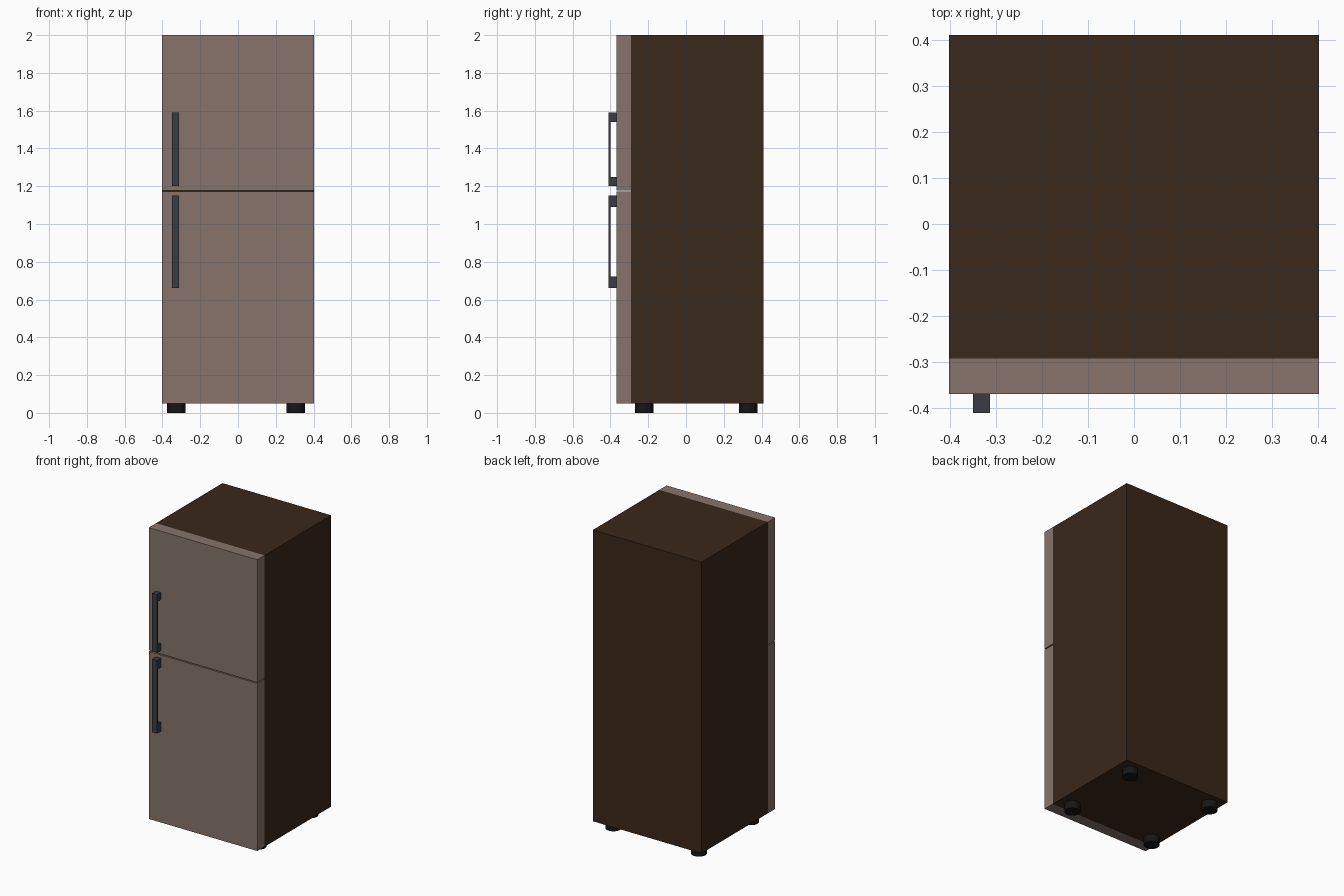
import bpy, bmesh

if "Cube" in bpy.data.objects:
    bpy.data.objects.remove(bpy.data.objects["Cube"])


def material(name, rgb):
    m = bpy.data.materials.new(name)
    m.diffuse_color = (*rgb, 1)
    m.use_nodes = True
    m.node_tree.nodes["Principled BSDF"].inputs["Base Color"].default_value = m.diffuse_color
    return m


BROWN = material("dark_brown", (0.042, 0.021, 0.010))
TAUPE = material("taupe", (0.245, 0.175, 0.145))
STEEL = material("dark_steel", (0.042, 0.046, 0.058))
RUBBER = material("black_rubber", (0.008, 0.008, 0.008))


def finish(name, bm, mat):
    bmesh.ops.recalc_face_normals(bm, faces=bm.faces)
    mesh = bpy.data.meshes.new(name)
    bm.to_mesh(mesh)
    bm.free()
    mesh.materials.append(mat)
    ob = bpy.data.objects.new(name, mesh)
    bpy.context.collection.objects.link(ob)
    return ob


def box(name, lo, hi, mat):
    bm = bmesh.new()
    bmesh.ops.create_cube(bm, size=1)
    for v in bm.verts:
        v.co = [hi[i] if v.co[i] > 0 else lo[i] for i in range(3)]
    return finish(name, bm, mat)


def handle(name, z0, z1):
    # U-shaped side profile extruded across the handle width
    x0, x1, back, front = -0.349, -0.313, -0.369, -0.41
    inner = front + 0.009
    mount = (z1 - z0) * 0.125
    pts = [(back, z0), (front, z0), (front, z1), (back, z1),
           (back, z1 - mount), (inner, z1 - mount),
           (inner, z0 + mount), (back, z0 + mount)]
    bm = bmesh.new()
    face = bm.faces.new([bm.verts.new((x0, y, z)) for y, z in pts])
    ext = bmesh.ops.extrude_face_region(bm, geom=[face], use_keep_orig=True)
    verts = [g for g in ext["geom"] if isinstance(g, bmesh.types.BMVert)]
    bmesh.ops.translate(bm, vec=(x1 - x0, 0, 0), verts=verts)
    return finish(name, bm, STEEL)


# Cabinet and the two doors, with a narrow gap between the doors
W = 0.402
box("cabinet", (-W, -0.292, 0.05), (W, 0.41, 2.0), BROWN)
box("lower_door", (-W, -0.369, 0.05), (W, -0.292, 1.171), TAUPE)
box("upper_door", (-W, -0.369, 1.178), (W, -0.292, 2.0), TAUPE)

# Handles
handle("lower_handle", 0.66, 1.15)
handle("upper_handle", 1.20, 1.59)

# Round feet
for x, side in ((-0.326, "left"), (0.306, "right")):
    for y, end in ((-0.221, "front"), (0.329, "back")):
        bpy.ops.mesh.primitive_cylinder_add(
            vertices=32, radius=0.049, depth=0.05, location=(x, y, 0.025))
        foot = bpy.context.object
        foot.name = f"{end}_{side}_foot"
        foot.data.materials.append(RUBBER)
        bpy.ops.object.shade_smooth_by_angle()
